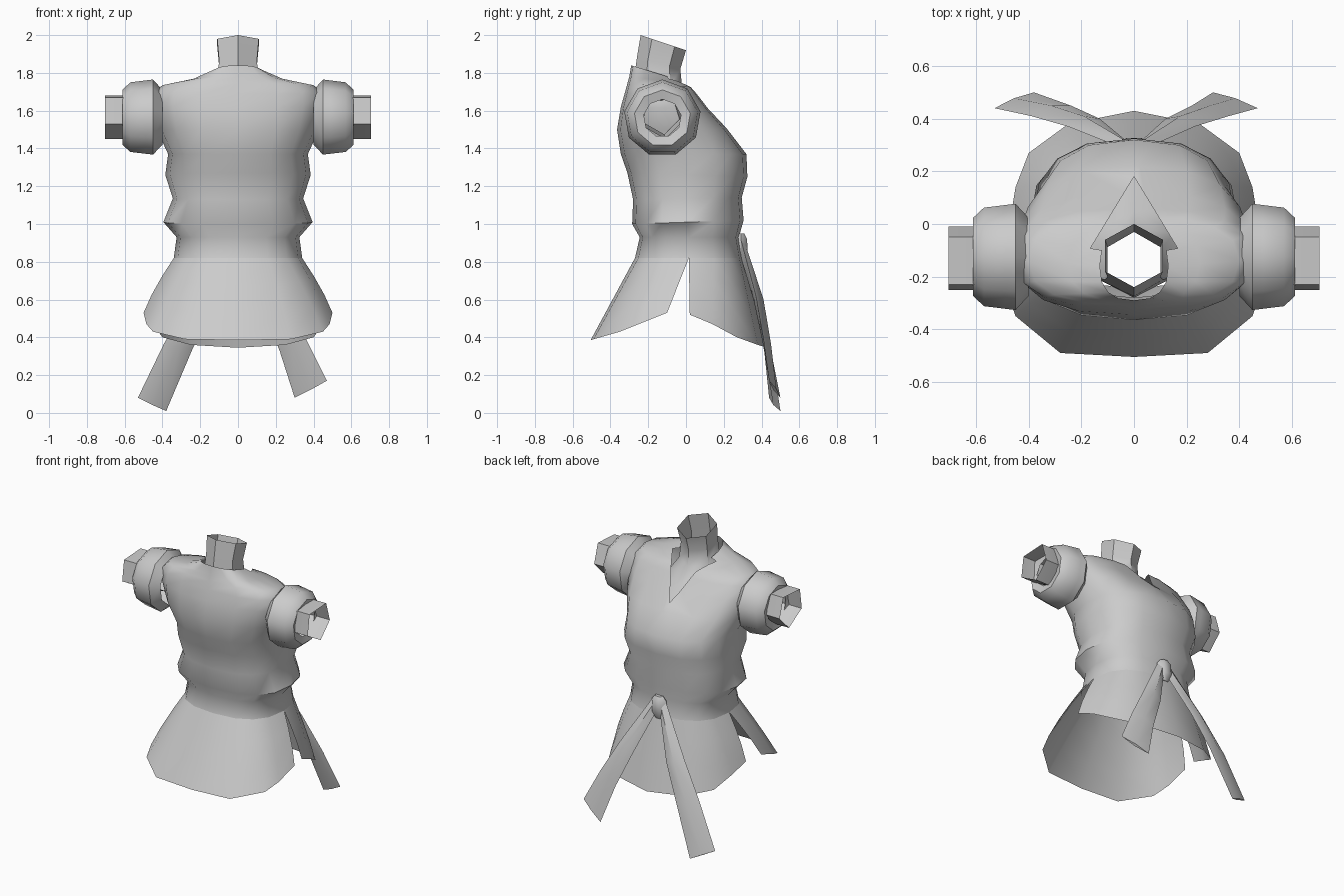
import bpy, bmesh, math
from mathutils import Vector

if "Cube" in bpy.data.objects:
    bpy.data.objects.remove(bpy.data.objects["Cube"])

grey = bpy.data.materials.new("light_grey")
grey.diffuse_color = (0.6, 0.6, 0.6, 1)
grey.use_nodes = True
grey.node_tree.nodes["Principled BSDF"].inputs["Base Color"].default_value = grey.diffuse_color


def make(name, verts, faces, angle=50, edit=None):
    bm = bmesh.new()
    vs = [bm.verts.new(v) for v in verts]
    for f in faces:
        bm.faces.new([vs[i] for i in f])
    bmesh.ops.recalc_face_normals(bm, faces=bm.faces)
    if edit:
        edit(bm)
    me = bpy.data.meshes.new(name)
    bm.to_mesh(me)
    bm.free()
    me.materials.append(grey)
    ob = bpy.data.objects.new(name, me)
    bpy.context.collection.objects.link(ob)
    bpy.ops.object.select_all(action='DESELECT')
    ob.select_set(True)
    bpy.context.view_layer.objects.active = ob
    bpy.ops.object.shade_smooth_by_angle(angle=math.radians(angle))
    return ob


def loft(name, rings, closed=True, caps=False, **kw):
    n = len(rings[0])
    verts = [p for r in rings for p in r]
    faces = [(k * n + i, k * n + (i + 1) % n, (k + 1) * n + (i + 1) % n, (k + 1) * n + i)
             for k in range(len(rings) - 1) for i in range(n if closed else n - 1)]
    if caps:
        faces += [tuple(range(n)), tuple(range(len(verts) - n, len(verts)))]
    return make(name, verts, faces, **kw)


def oval(w, yb, zb, yf, zf, n=16, e=0.8):
    """Tilted rounded ring: half width, back y and z, front y and z."""
    out = []
    for i in range(n):
        a = 2 * math.pi * i / n
        c, s = math.cos(a), math.sin(a)
        x = w * math.copysign(abs(c) ** e, c) if abs(c) > 1e-6 else 0
        t = (math.copysign(abs(s) ** e, s) if abs(s) > 1e-6 else 0) / 2 + 0.5
        out.append(Vector((x, yb + (yf - yb) * t, zb + (zf - zb) * t)))
    return out


# V-neck: cut a wedge from the upper chest
def cut_neck(bm):
    for s in (1, -1):
        fs = [f for f in bm.faces if f.calc_center_median().z > 1.38
              and f.calc_center_median().y > -0.12]
        geom = list({v for f in fs for v in f.verts}) + list({e for f in fs for e in f.edges}) + fs
        bmesh.ops.bisect_plane(bm, geom=geom, plane_co=(0, 0.18, 0), plane_no=(s * 0.23, 0.14, 0))
    dead = []
    for f in bm.faces:
        c = f.calc_center_median()
        if c.z > 1.4 and c.y > -0.1 and abs(c.x) < 0.14 * (0.18 - c.y) / 0.23 - 0.001:
            dead.append(f)
    bmesh.ops.delete(bm, geom=dead, context='FACES')


# Bodice, from waist to collar
body = [(.34, -.27, .82, .30, .82), (.325, -.245, .93, .28, .93), (.395, -.285, 1.0, .305, 1.02),
        (.345, -.28, 1.13, .295, 1.14), (.385, -.31, 1.27, .325, 1.25), (.37, -.345, 1.37, .32, 1.37),
        (.43, -.365, 1.5, .22, 1.5), (.455, -.345, 1.62, .12, 1.61), (.45, -.325, 1.69, .06, 1.69),
        (.40, -.31, 1.745, .03, 1.725), (.25, -.30, 1.78, .0, 1.74), (.13, -.29, 1.84, -.03, 1.76)]
loft("bodice", [oval(*r) for r in body], edit=cut_neck)

# Neck flaring into the chest under the V-neck
neck = [(.11, -.24, 2.0, .0, 1.92), (.10, -.26, 1.88, -.03, 1.82), (.11, -.275, 1.77, -.02, 1.72),
        (.16, -.28, 1.68, .05, 1.63), (.22, -.28, 1.55, .19, 1.47)]
rings = []
for w, yb, zb, yf, zf in neck:
    ym, q = (yb + yf) / 2, (yf - yb) / 4
    ring = []
    for x, y in ((0, yf), (w, ym + q), (w, ym - q), (0, yb), (-w, ym - q), (-w, ym + q)):
        ring.append((x, y, zb + (zf - zb) * (y - yb) / (yf - yb)))
    rings.append(ring)
loft("neck", rings)

# Skirt panels, split at the sides
hems = {"skirt_back": [(.50, -.10, .53), (.485, -.25, .47), (.45, -.35, .43), (.28, -.49, .39), (0, -.505, .385)],
        "skirt_front": [(.47, .02, .52), (.45, .14, .47), (.40, .27, .40), (.25, .38, .36), (0, .43, .345)]}
top = oval(*body[0])
for name, hem in hems.items():
    sgn = 1 if name == "skirt_front" else -1
    lower = [Vector(p) for p in hem]
    lower += [Vector((-p.x, p.y, p.z)) for p in lower[-2::-1]]
    upper = [top[(sgn * i) % 16] for i in range(9)]
    rows = []
    for t in (0, .33, .67, 1):
        row = []
        for a, b in zip(upper, lower):
            p = a.lerp(b, t)
            p.x *= 1 + 0.1 * t * (1 - t)
            row.append(p)
        rows.append(row)
    loft(name, rows, closed=False)

# Puffed sleeves and open arm stubs
puff = [(.40, .15), (.45, .205), (.49, .20), (.57, .19), (.612, .15), (.60, .10)]
stub = [(-.23, 1.67), (-.05, 1.68), (-.01, 1.55), (-.11, 1.45), (-.25, 1.53)]
for s, side in ((1, "right"), (-1, "left")):
    loft(side + "_sleeve", [[(s * x, -.125 + r * math.cos(a), 1.56 + r * math.sin(a))
                             for a in (math.radians(40 * i + 10) for i in range(9))] for x, r in puff])
    loft(side + "_arm", [[(s * x, -.13 + (y + .13) * k, 1.57 + (z - 1.57) * k) for y, z in stub]
                         for x, k in ((.45, .8), (.60, 1), (.705, 1))])

# Sash knot at the waist
knot = [(.03, .95), (.055, .92), (.06, .85), (.03, .80)]
loft("sash_knot", [[(r * math.cos(a), .29 + .7 * r * math.sin(a), z)
                    for a in (math.pi * i / 3 for i in range(6))] for r, z in knot], caps=True)

# Sash tails: outer edge and inner edge at each row, and half thickness
tails = {"left_sash_tail": [((-.05, .29, .92), (-.01, .30, .85), .02), ((-.25, .37, .60), (-.13, .40, .57), .025),
                            ((-.39, .41, .37), (-.24, .45, .34), .02), ((-.53, .44, .08), (-.38, .50, .01), .008)],
         "right_sash_tail": [((.05, .29, .92), (.01, .30, .85), .02), ((.23, .37, .62), (.12, .40, .57), .025),
                             ((.36, .41, .39), (.22, .45, .33), .02), ((.47, .44, .17), (.30, .50, .08), .008)]}
for name, rows in tails.items():
    rings = []
    for a, b, t in rows:
        a, b = Vector(a), Vector(b)
        m, d = (a + b) / 2, Vector((0, t, t * .3))
        rings.append([a, m - d, b, m + d])
    loft(name, rings, caps=True)
